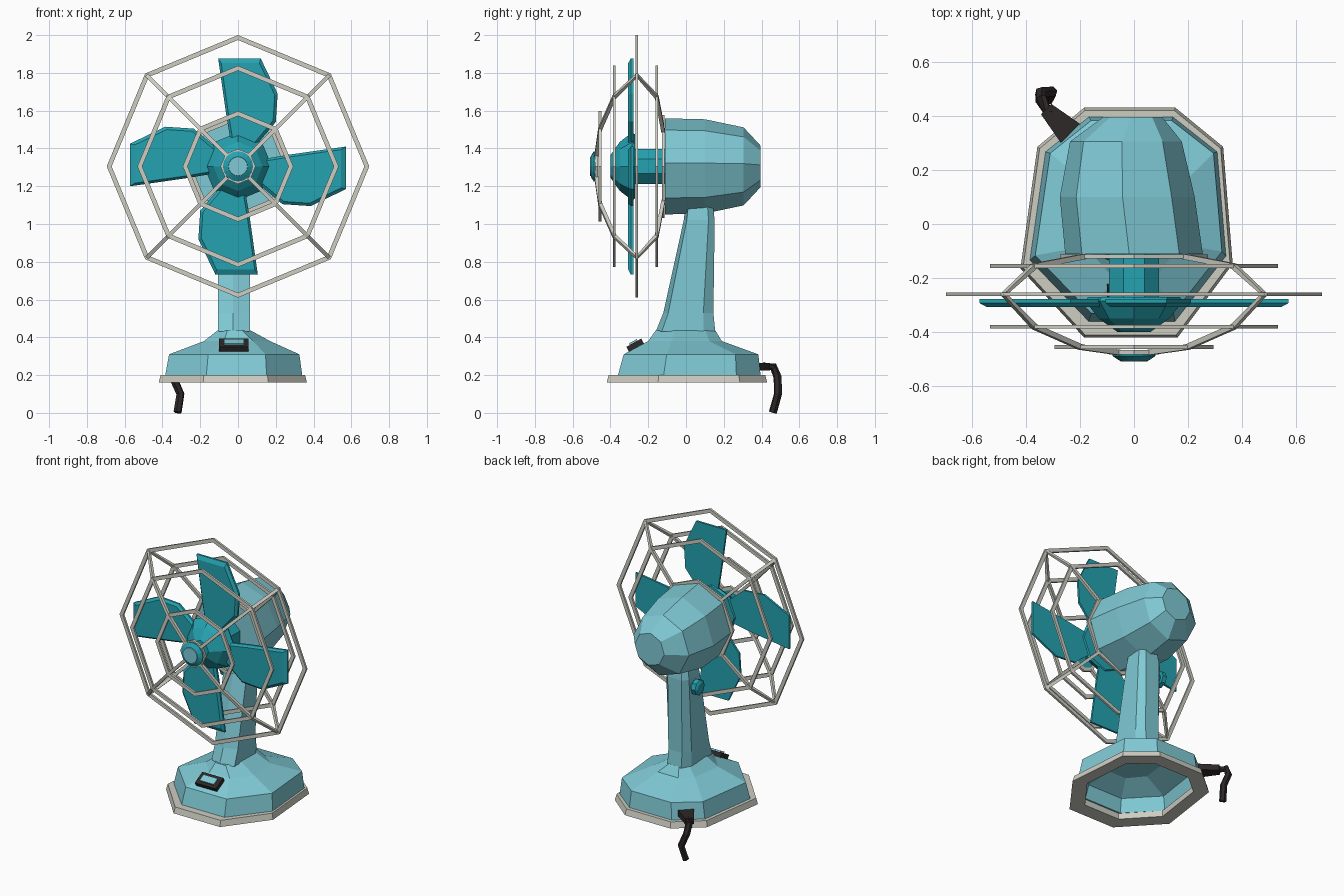
import bpy, bmesh, math
from mathutils import Vector

if "Cube" in bpy.data.objects:
    bpy.data.objects.remove(bpy.data.objects["Cube"])


def material(name, rgb):
    m = bpy.data.materials.new(name)
    m.diffuse_color = (*rgb, 1)
    m.use_nodes = True
    m.node_tree.nodes["Principled BSDF"].inputs["Base Color"].default_value = m.diffuse_color
    return m


PALE = material("pale_blue", (0.215, 0.59, 0.67))
TEAL = material("teal", (0.018, 0.365, 0.44))
GREY = material("warm_grey", (0.61, 0.61, 0.545))
BLACK = material("soft_black", (0.026, 0.021, 0.021))
CZ = 1.305  # height of the fan axis


def loft(name, rings, mat, cap=True, closed=False):
    """Skin a list of rings of equal point count."""
    bm = bmesh.new()
    loops = [[bm.verts.new(p) for p in ring] for ring in rings]
    n = len(loops[0])
    pairs = list(zip(loops, loops[1:]))
    if closed:
        pairs.append((loops[-1], loops[0]))
    for a, b in pairs:
        for i in range(n):
            j = (i + 1) % n
            bm.faces.new((a[i], a[j], b[j], b[i]))
    if cap and not closed:
        bm.faces.new(loops[0])
        bm.faces.new(loops[-1])
    bmesh.ops.recalc_face_normals(bm, faces=bm.faces)
    me = bpy.data.meshes.new(name)
    bm.to_mesh(me)
    bm.free()
    me.materials.append(mat)
    ob = bpy.data.objects.new(name, me)
    bpy.context.collection.objects.link(ob)
    return ob


def lathe(name, profile, mat, n=8, turn=0.0, closed=False):
    """Revolve (radius, y, x_shift) stations about the fan axis."""
    rings = []
    for r, y, cx in profile:
        rings.append([(cx + r * math.cos(turn + math.tau * i / n), y,
                       CZ + r * math.sin(turn + math.tau * i / n)) for i in range(n)])
    return loft(name, rings, mat, closed=closed)


def tube(name, pts, radius, mat, ref, n=4):
    """Sweep a small polygon along a path."""
    pts = [Vector(p) for p in pts]
    rings = []
    for i, p in enumerate(pts):
        t = (pts[min(i + 1, len(pts) - 1)] - pts[max(i - 1, 0)]).normalized()
        u = t.cross(ref).normalized()
        v = t.cross(u)
        rings.append([p + radius * (math.cos(a) * u + math.sin(a) * v)
                      for a in (math.tau * (k + 0.5) / n for k in range(n))])
    return loft(name, rings, mat)


def outline(shape, x0, x1, y0, y1, z):
    return [(x0 + u * (x1 - x0), y0 + v * (y1 - y0), z) for u, v in shape]


# --- base: uneven octagon, hollow underneath ---
OCT = [(.3, 0), (.74, 0), (1, .32), (.955, .83), (.73, 1), (.3, 1), (.08, .83), (0, .3)]
loft("base_rim", [outline(OCT, *s) for s in (
    (-.42, .365, -.42, .43, .16), (-.41, .355, -.41, .42, .20),
    (-.33, .28, -.32, .34, .20), (-.33, .28, -.32, .34, .16))], GREY, closed=True)
loft("base_body", [outline(OCT, *s) for s in (
    (-.16, .12, -.17, .17, .355), (-.32, .27, -.29, .34, .29), (-.34, .29, -.31, .35, .20),
    (-.385, .34, -.36, .395, .20), (-.365, .325, -.33, .383, .31),
    (-.18, .17, -.2, .19, .38), (-.108, .066, -.16, .155, .437))], PALE)

# --- neck ---
NECK = [(0, .1), (.47, 0), (1, .1), (1, .8), (.8, 1), (.2, 1), (0, .8)]
loft("neck", [outline(NECK, *s) for s in (
    (-.106, .064, -.16, .155, .43), (-.106, .064, -.12, .145, .53),
    (-.106, .064, -.012, .152, 1.02), (-.09, .05, 0, .14, 1.12))], PALE)

# --- tilt knob on the left of the neck ---
knob_rings = []
for x, r in ((-.10, .03), (-.125, .03), (-.125, .052), (-.155, .052), (-.165, .035)):
    knob_rings.append([(x, .075 + r * math.cos(math.tau * i / 8),
                        .965 + r * math.sin(math.tau * i / 8)) for i in range(8)])
loft("tilt_knob", knob_rings, TEAL)

# --- motor housing ---
lathe("motor_housing", [(.255, -.11, 0), (.25, .1, -.025), (.207, .305, -.03), (.11, .395, -.005)],
      PALE, turn=math.radians(4))

# --- shaft and hub ---
lathe("shaft", [(.1, -.105, 0), (.1, -.29, 0)], TEAL, turn=math.pi / 8)
lathe("hub", [(.17, -.27, 0), (.18, -.285, 0), (.13, -.35, 0), (.06, -.4, 0)], TEAL)

# --- four blades: slab with bevelled front edge ---
BLADE = [(-.105, .572), (.12, .572), (.21, .385), (.2, .235), (.07, .08), (-.03, .08), (-.062, .27)]
mx = sum(p[0] for p in BLADE) / len(BLADE)
mz = sum(p[1] for p in BLADE) / len(BLADE)
for k in range(4):
    c, s = round(math.cos(k * math.pi / 2)), round(math.sin(k * math.pi / 2))
    rings = []
    for y, f in ((-.278, 1), (-.292, 1), (-.306, .9)):
        ring = []
        for px, pz in BLADE:
            x, z = mx + (px - mx) * f, mz + (pz - mz) * f
            ring.append((c * x + s * z, y, CZ - s * x + c * z))
        rings.append(ring)
    loft(f"blade_{k + 1}", rings, TEAL)

# --- wire cage: octagonal hoops joined by four diagonal ribs ---
HOOPS = [("front_inner", .28, -.455), ("front_middle", .52, -.38), ("widest", .682, -.26),
         ("back_middle", .52, -.155), ("back_inner", .26, -.12)]
for name, r, y in HOOPS:
    lathe("cage_hoop_" + name, [(r - .013, y - .007, 0), (r + .013, y - .007, 0),
                                (r + .013, y + .007, 0), (r - .013, y + .007, 0)], GREY, closed=True)
lathe("cage_collar", [(.068, -.482, 0), (.093, -.482, 0), (.093, -.466, 0), (.068, -.466, 0)],
      GREY, closed=True)
for k in range(4):
    a = math.radians(45 + 90 * k)
    path = [(r * math.cos(a), y, CZ + r * math.sin(a))
            for r, y in [(.08, -.475)] + [(h[1], h[2]) for h in HOOPS]]
    tube(f"cage_rib_{k + 1}", path, .014, GREY, Vector((-math.sin(a), 0, math.cos(a))))

# --- centre cap with pale disc ---
lathe("centre_cap", [(.07, -.468, 0), (.08, -.474, 0), (.08, -.488, 0), (.055, -.504, 0)], TEAL, n=16)
lathe("cap_disc", [(.052, -.503, 0), (.05, -.508, 0)], PALE, n=16)


# --- switch, tilted on the front slope of the base ---
def box(name, loc, size, tilt, mat):
    bpy.ops.mesh.primitive_cube_add(size=1, location=loc, rotation=(tilt, 0, 0))
    ob = bpy.context.object
    ob.name = name
    ob.scale = size
    ob.data.materials.append(mat)


TILT = math.radians(29)
box("switch_plate", (-.022, -.262, .345), (.155, .09, .06), TILT, BLACK)
box("switch_button", (-.022, -.278, .373), (.105, .048, .014), TILT, PALE)

# --- power cord with strain relief at the back left ---
plug = []
for x, y, w in ((-.235, .335, .05), (-.325, .425, .027)):
    d = w * .7071
    plug.append([(x - d, y - d, .225), (x + d, y + d, .225), (x + d, y + d, .265), (x - d, y - d, .265)])
# the relief widens across the diagonal, so swap to the perpendicular direction
plug = [[(2 * cx - x, y, z) for x, y, z in ring]
        for ring, cx in zip(plug, (-.235, -.325))]
plug = [[(2 * cx - x, y, z) for x, y, z in ring]
        for ring, cx in zip(plug, (-.235, -.325))]
loft("cord_relief", plug, BLACK)
tube("power_cord", [(-.31, .41, .247), (-.345, .462, .245), (-.345, .485, .19),
                    (-.305, .487, .10), (-.32, .46, .003)], .022, BLACK, Vector((.7, -.7, .1)), n=6)
